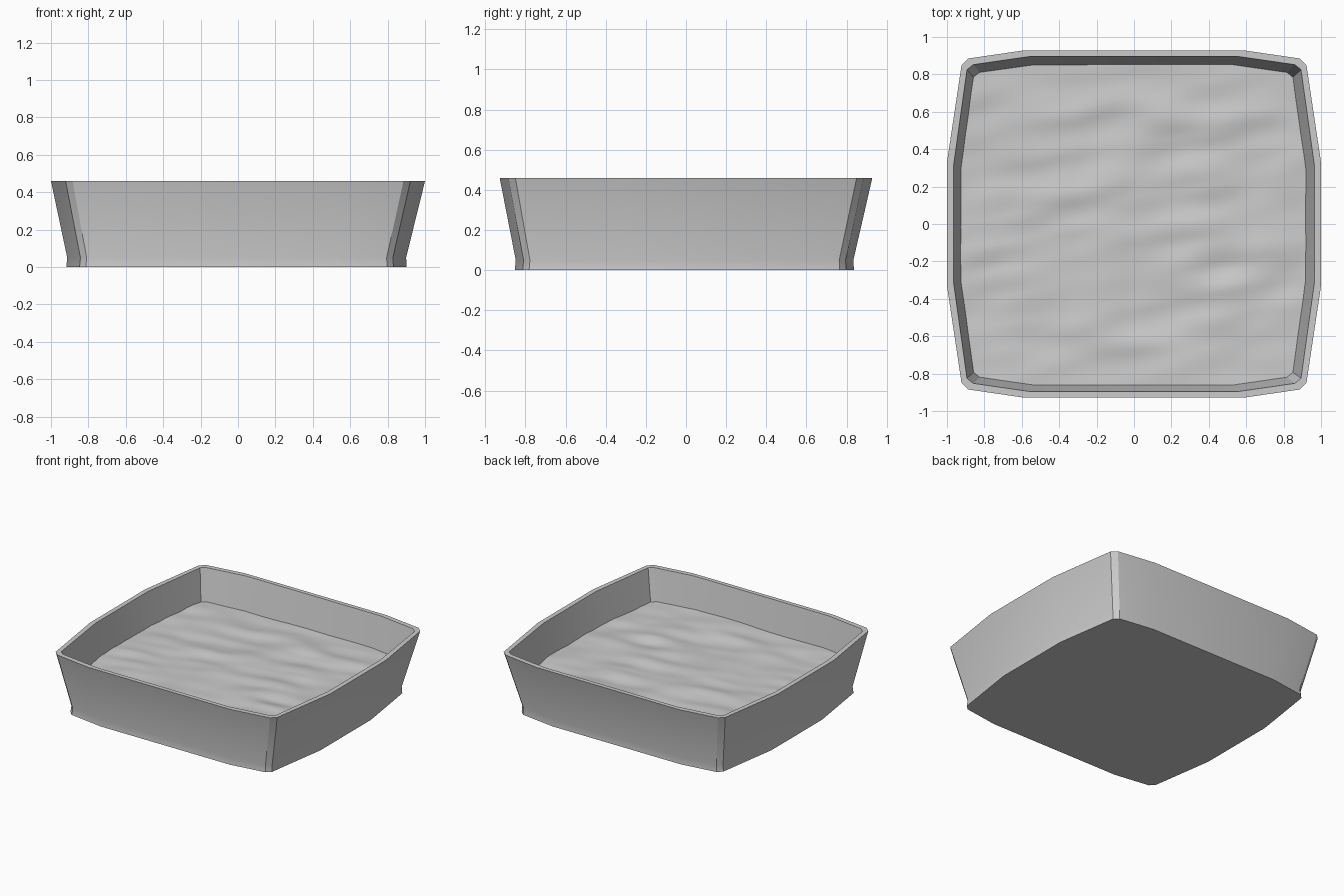
import bpy, bmesh
from mathutils import Vector, noise

if "Cube" in bpy.data.objects:
    bpy.data.objects.remove(bpy.data.objects["Cube"])

OUTER = [(1.0, .33), (.922, .85), (.885, .885), (.59, .928)]
INNER = [(.965, .31), (.893, .825), (.86, .852), (.555, .896)]
FILL_Z, RIM_Z, BASE_Z = .225, .46, .05


def outline(quarter, scale=1.0, dx=0.0, dy=0.0):
    """Mirror a quarter outline into a full counter-clockwise loop."""
    right_top = list(quarter)
    left_top = [(-x, y) for x, y in reversed(quarter)]
    half = right_top + left_top
    full = half + [(-x, -y) for x, y in half]
    return [(x * scale + dx, y * scale + dy) for x, y in full]


def finish(bm, name, angle):
    mesh = bpy.data.meshes.new(name)
    bm.to_mesh(mesh)
    bm.free()
    ob = bpy.data.objects.new(name, mesh)
    bpy.context.collection.objects.link(ob)
    bpy.ops.object.select_all(action='DESELECT')
    ob.select_set(True)
    bpy.context.view_layer.objects.active = ob
    bpy.ops.object.shade_smooth_by_angle(angle=angle)
    return ob


# Tray: foot band, flared outer wall, rim, inner wall and inner bottom
rings = [(OUTER, .91, 0), (OUTER, .906, BASE_Z), (OUTER, 1.0, RIM_Z),
         (INNER, 1.0, RIM_Z), (INNER, .923, BASE_Z)]
bm = bmesh.new()
loops = []
for quarter, scale, z in rings:
    shift = -.008 * (RIM_Z - z) / RIM_Z
    loops.append([bm.verts.new((x, y, z))
                  for x, y in outline(quarter, scale, shift, shift)])
n = len(loops[0])
for lower, upper in zip(loops, loops[1:]):
    for i in range(n):
        j = (i + 1) % n
        bm.faces.new((lower[i], lower[j], upper[j], upper[i]))
bm.faces.new(loops[0][::-1])
bm.faces.new(loops[-1])
finish(bm, "tray", .52)

# Loose fill: rippled sheet trimmed to the inner wall
bm = bmesh.new()
bmesh.ops.create_grid(bm, x_segments=90, y_segments=90, size=1.0)
edge = [Vector((x, y, 0)) for x, y in outline(INNER, .962, -.004, -.004)]
for a, b in zip(edge, edge[1:] + edge[:1]):
    d = b - a
    bmesh.ops.bisect_plane(bm, geom=bm.verts[:] + bm.edges[:] + bm.faces[:],
                           plane_co=a, plane_no=(d.y, -d.x, 0),
                           clear_outer=True)
for v in bm.verts:
    x, y = v.co.x, v.co.y
    fade = max(0, 1 - (abs(y) / .85) ** 4) * max(0, 1 - (abs(x) / .95) ** 6)
    swell = noise.noise(Vector((x * 1.5, y * 1.5, 3.0))) * .012
    ripple = noise.noise(Vector((x * 3.0, y * 7.0 - x, 8.0))) * .022
    v.co.z = FILL_Z + swell + ripple * (.2 + .8 * fade)
finish(bm, "loose_fill", 1.0)
